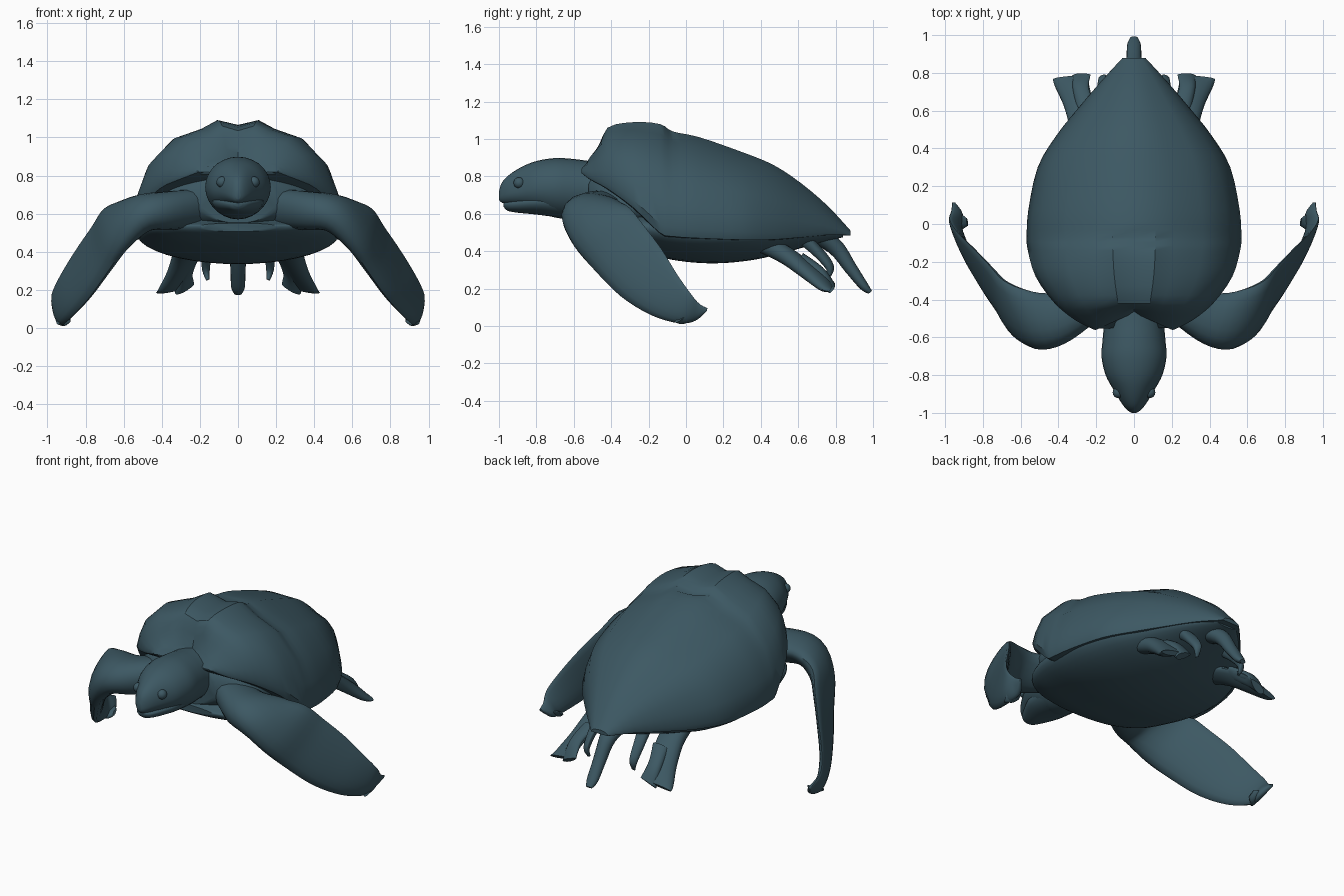
import bpy, bmesh, math
from mathutils import Vector

skin = bpy.data.materials.new("dark teal")
skin.diffuse_color = (0.046, 0.098, 0.125, 1)


def spline(rows, steps):
    """Catmull-Rom interpolation of parameter rows."""
    out = []
    for i in range(len(rows) - 1):
        p0, p1 = rows[max(i - 1, 0)], rows[i]
        p2, p3 = rows[i + 1], rows[min(i + 2, len(rows) - 1)]
        for k in range(steps):
            t = k / steps
            out.append([0.5 * (2 * b + (c - a) * t + (2 * a - 5 * b + 4 * c - d) * t * t
                               + (3 * b - a - 3 * c + d) * t ** 3)
                        for a, b, c, d in zip(p0, p1, p2, p3)])
    out.append(list(rows[-1]))
    return out


def loft(name, rings, mirror=False, angle=50):
    """Skin closed rings and cap both ends."""
    bm = bmesh.new()
    vs = [[bm.verts.new(p) for p in r] for r in rings]
    n = len(vs[0])
    for a, b in zip(vs, vs[1:]):
        for j in range(n):
            bm.faces.new((a[j], a[(j + 1) % n], b[(j + 1) % n], b[j]))
    bm.faces.new(vs[0])
    bm.faces.new(vs[-1])
    bmesh.ops.recalc_face_normals(bm, faces=bm.faces)
    finish(name, bm, mirror, angle)


def finish(name, bm, mirror, angle):
    me = bpy.data.meshes.new(name)
    bm.to_mesh(me)
    bm.free()
    me.materials.append(skin)
    ob = bpy.data.objects.new(name, me)
    bpy.context.collection.objects.link(ob)
    if mirror:
        ob.modifiers.new("mirror", 'MIRROR').use_mirror_merge = False
    bpy.ops.object.select_all(action='DESELECT')
    ob.select_set(True)
    bpy.context.view_layer.objects.active = ob
    bpy.ops.object.shade_smooth_by_angle(angle=math.radians(angle))


def oval_loft(name, rows, n=28):
    """Rows: y, half width, top z, bottom z, z of widest line."""
    rings = []
    for y, w, top, bot, mid in spline(rows, 4):
        ring = []
        for k in range(n):
            a = 2 * math.pi * k / n
            s = math.sin(a)
            ring.append((w * math.cos(a), y, mid + s * ((top - mid) if s > 0 else (mid - bot))))
        rings.append(ring)
    loft(name, rings)


def blade(name, rows, n=18):
    """Rows: leading edge xyz, trailing edge xyz, half thickness."""
    rows = spline(rows, 4)
    mids = [(Vector(r[:3]) + Vector(r[3:6])) / 2 for r in rows]
    rings = []
    for i, r in enumerate(rows):
        c = (Vector(r[:3]) - Vector(r[3:6])) / 2
        d = mids[min(i + 1, len(mids) - 1)] - mids[max(i - 1, 0)]
        nrm = c.cross(d).normalized()
        ring = []
        for k in range(n):
            a = 2 * math.pi * k / n
            # thicker toward the leading edge
            th = r[6] * (1 + 0.35 * math.cos(a))
            ring.append(mids[i] + c * math.cos(a) + nrm * th * math.sin(a))
        rings.append(ring)
    loft(name, rings, mirror=True)


# Carapace: y, half width, top z, rim z
shell_rows = [(-0.56, 0.21, 0.88, 0.82), (-0.51, 0.31, 0.94, 0.785), (-0.42, 0.42, 1.06, 0.74),
              (-0.28, 0.52, 1.09, 0.64), (-0.14, 0.562, 1.08, 0.51), (-0.07, 0.568, 1.04, 0.49),
              (0.07, 0.56, 1.01, 0.48), (0.3, 0.51, 0.93, 0.47), (0.47, 0.41, 0.86, 0.47),
              (0.62, 0.29, 0.76, 0.48), (0.76, 0.17, 0.64, 0.49), (0.88, 0.06, 0.51, 0.485)]
half = [(0.2, 1.0), (0.37, 0.9), (0.64, 0.79), (0.87, 0.52), (0.955, 0.28), (1.0, 0.07),
        (0.97, -0.02), (0.85, -0.03)]
rings = []
for y, w, top, rim in spline(shell_rows, 3):
    h = top - rim
    dip = 0.025 if y < -0.05 else 0.0          # groove between the twin ridges
    pts = [(0, top - dip)] + [(fx * w, rim + fz * h) for fx, fz in half]
    loop = pts + [(-x, z) for x, z in reversed(pts[1:])]
    front = max(0, min(1, (-0.42 - y) / 0.14))
    # notch in the front margin over the neck
    rings.append([(x, y + 0.09 * front * max(0, 1 - abs(x) / 0.2), z) for x, z in loop])
loft("carapace", rings, angle=35)

# Plastron and body underside
oval_loft("plastron", [(-0.54, 0.2, 0.55, 0.505, 0.535), (-0.5, 0.33, 0.56, 0.48, 0.535),
                       (-0.4, 0.44, 0.60, 0.435, 0.535), (-0.25, 0.50, 0.62, 0.395, 0.53),
                       (-0.05, 0.53, 0.62, 0.35, 0.51), (0.15, 0.53, 0.6, 0.335, 0.5),
                       (0.35, 0.47, 0.6, 0.352, 0.49), (0.52, 0.355, 0.6, 0.39, 0.485),
                       (0.68, 0.23, 0.58, 0.435, 0.49), (0.84, 0.08, 0.52, 0.475, 0.495)], 40)

# Chest skin filling the shell opening
oval_loft("chest", [(-0.52, 0.2, 0.82, 0.55, 0.66), (-0.46, 0.32, 0.84, 0.53, 0.66),
                    (-0.36, 0.42, 0.85, 0.5, 0.64), (-0.15, 0.45, 0.85, 0.5, 0.62)])

# Head with neck
oval_loft("head_and_neck", [(-1.0, 0.012, 0.72, 0.675, 0.695), (-0.985, 0.035, 0.765, 0.66, 0.70),
                            (-0.95, 0.065, 0.805, 0.65, 0.71), (-0.88, 0.107, 0.85, 0.635, 0.72),
                            (-0.8, 0.15, 0.882, 0.61, 0.735), (-0.7, 0.172, 0.898, 0.58, 0.74),
                            (-0.6, 0.165, 0.893, 0.57, 0.735), (-0.5, 0.16, 0.88, 0.57, 0.73),
                            (-0.3, 0.18, 0.86, 0.55, 0.70)])

# Lower jaw
oval_loft("lower_jaw", [(-0.975, 0.02, 0.66, 0.638, 0.65), (-0.955, 0.05, 0.665, 0.617, 0.65),
                        (-0.9, 0.085, 0.68, 0.606, 0.655), (-0.8, 0.13, 0.7, 0.596, 0.665),
                        (-0.68, 0.14, 0.72, 0.58, 0.67)])

# Eyes
bm = bmesh.new()
bmesh.ops.create_uvsphere(bm, u_segments=16, v_segments=10, radius=0.03)
bmesh.ops.translate(bm, verts=bm.verts, vec=(0.083, -0.892, 0.765))
finish("eye", bm, True, 60)

# Front flippers
blade("front_flipper", [(0.15, -0.46, 0.60, 0.2, -0.25, 0.68, 0.10),
                        (0.33, -0.61, 0.59, 0.42, -0.36, 0.66, 0.095),
                        (0.47, -0.66, 0.56, 0.57, -0.35, 0.66, 0.085),
                        (0.59, -0.60, 0.43, 0.69, -0.30, 0.63, 0.065),
                        (0.68, -0.49, 0.30, 0.765, -0.22, 0.53, 0.045),
                        (0.78, -0.35, 0.16, 0.85, -0.13, 0.41, 0.035),
                        (0.87, -0.19, 0.06, 0.93, -0.05, 0.28, 0.028),
                        (0.92, -0.04, 0.015, 0.975, 0.02, 0.18, 0.024),
                        (0.915, 0.05, 0.03, 0.965, 0.07, 0.12, 0.02),
                        (0.95, 0.11, 0.08, 0.96, 0.115, 0.095, 0.008)])

# Curled flipper tips
blade("flipper_tip", [(0.94, -0.06, 0.02, 0.96, 0.02, 0.08, 0.012),
                      (0.91, -0.03, 0.015, 0.92, 0.05, 0.065, 0.016),
                      (0.88, -0.01, 0.035, 0.885, 0.03, 0.065, 0.008)])

# Hind flippers, flared at the end
blade("hind_flipper", [(0.33, 0.36, 0.46, 0.17, 0.42, 0.45, 0.05),
                       (0.34, 0.50, 0.38, 0.19, 0.55, 0.40, 0.045),
                       (0.37, 0.62, 0.28, 0.22, 0.66, 0.34, 0.035),
                       (0.415, 0.72, 0.20, 0.24, 0.75, 0.27, 0.025),
                       (0.43, 0.765, 0.185, 0.24, 0.785, 0.22, 0.014)])
blade("hind_flipper_lobe", [(0.30, 0.60, 0.34, 0.20, 0.62, 0.38, 0.035),
                            (0.32, 0.71, 0.26, 0.24, 0.72, 0.31, 0.035),
                            (0.33, 0.775, 0.18, 0.23, 0.79, 0.23, 0.02)])

# Small skin folds beside the tail
blade("rear_fold", [(0.19, 0.58, 0.50, 0.11, 0.62, 0.50, 0.04),
                    (0.185, 0.69, 0.38, 0.14, 0.73, 0.41, 0.025),
                    (0.18, 0.755, 0.30, 0.15, 0.79, 0.32, 0.018),
                    (0.165, 0.75, 0.25, 0.15, 0.765, 0.255, 0.008)])

# Tail
rings = []
for y, z, w, t in spline([(0.68, 0.50, 0.09, 0.06), (0.80, 0.42, 0.05, 0.045),
                          (0.88, 0.31, 0.04, 0.035), (0.95, 0.215, 0.036, 0.025),
                          (0.985, 0.18, 0.02, 0.012)], 4):
    rings.append([(w * math.cos(a), y + 0.75 * t * math.sin(a), z + 0.65 * t * math.sin(a))
                  for a in (2 * math.pi * k / 16 for k in range(16))])
loft("tail", rings)
